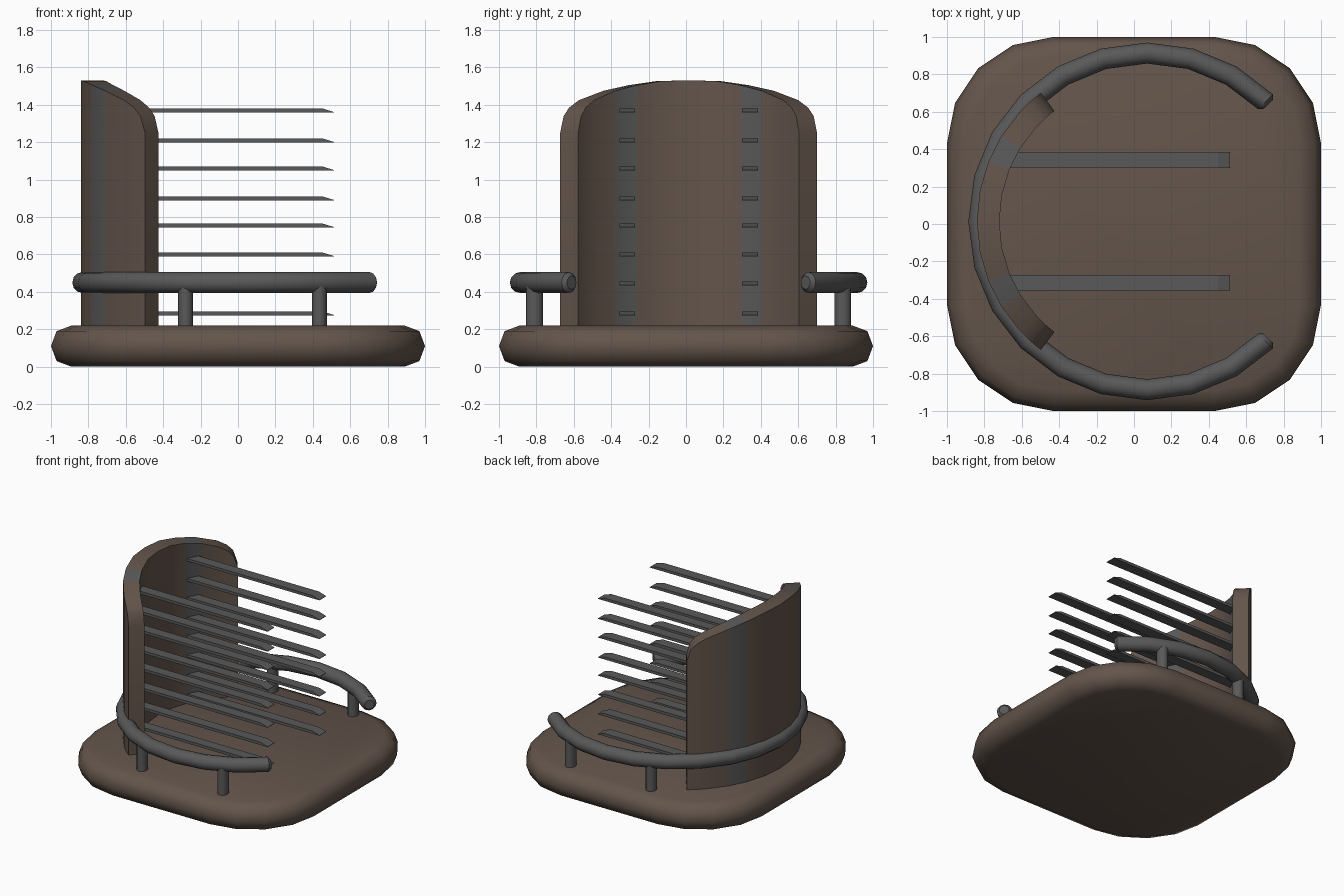
import bpy, bmesh
from math import sin, cos, radians, pi
from mathutils import Vector

if "Cube" in bpy.data.objects:
    bpy.data.objects.remove(bpy.data.objects["Cube"])

CY = 0.014  # y of the mirror plane shared by shell, slats and rail


def material(name, rgb):
    m = bpy.data.materials.new(name)
    m.diffuse_color = (*rgb, 1)
    m.use_nodes = True
    m.node_tree.nodes["Principled BSDF"].inputs["Base Color"].default_value = m.diffuse_color
    return m


brown = material("brown_wood", (0.125, 0.09, 0.07))
grey = material("dark_metal", (0.1, 0.1, 0.1))


def loft(name, rings, mats, smooth=None, mat_of=None):
    """Skin a list of closed rings, cap both ends."""
    bm = bmesh.new()
    vs = [[bm.verts.new(p) for p in ring] for ring in rings]
    n = len(rings[0])
    for i in range(len(vs) - 1):
        for j in range(n):
            k = (j + 1) % n
            f = bm.faces.new((vs[i][j], vs[i][k], vs[i + 1][k], vs[i + 1][j]))
            f.material_index = mat_of(i) if mat_of else 0
    bm.faces.new(vs[0])
    bm.faces.new(vs[-1])
    bmesh.ops.recalc_face_normals(bm, faces=bm.faces)
    me = bpy.data.meshes.new(name)
    bm.to_mesh(me)
    bm.free()
    for m in mats:
        me.materials.append(m)
    ob = bpy.data.objects.new(name, me)
    bpy.context.collection.objects.link(ob)
    if smooth:
        bpy.ops.object.select_all(action='DESELECT')
        ob.select_set(True)
        bpy.context.view_layer.objects.active = ob
        bpy.ops.object.shade_smooth_by_angle(angle=radians(smooth))
    return ob


# Base: rounded square slab with bevelled rim
def rounded_square(inset, z):
    r = 0.57 - inset
    pts = []
    for q, (sx, sy) in enumerate([(1, 1), (-1, 1), (-1, -1), (1, -1)]):
        for s in range(5):
            a = pi / 2 * (q + s / 4)
            pts.append((sx * 0.43 + r * cos(a), sy * 0.43 + r * sin(a), z))
    return pts


rim = [(0.11, 0), (0.03, 0.03), (0, 0.11), (0.03, 0.19), (0.11, 0.22)]
loft("base", [rounded_square(i, z) for i, z in rim], [brown], 50)

# Curved back shell: (angle, top height), mirrored about the centre
half = [(0, 1.53), (11, 1.528), (22, 1.505), (32, 1.475), (43, 1.425),
        (48, 1.385), (51, 1.34), (53, 1.25)]
outline = [(-a, z) for a, z in half[:0:-1]] + half
shell = []
for deg, top in outline:
    c, s = cos(radians(deg)), sin(radians(deg))
    shell.append([(0.02 - r * c, CY + r * s, z)
                  for r, z in [(0.86, 0.2), (0.86, top), (0.74, top), (0.74, 0.2)]])


def strip(i):
    mid = abs(outline[i][0] + outline[i + 1][0]) / 2
    return 1 if 22 < mid < 32 else 0


loft("back_shell", shell, [brown, grey], 40, strip)

# Slats: two columns of thin bars with chamfered tips
for side, sy in (("left", -1), ("right", 1)):
    for k, z in enumerate([0.285, 0.445, 0.6, 0.755, 0.9, 1.06, 1.21, 1.37]):
        y = CY + sy * 0.328
        rings = []
        for x, t in [(-0.72, 0.011), (0.45, 0.011), (0.512, -0.008)]:
            rings.append([(x, y - 0.042, z - 0.011), (x, y + 0.042, z - 0.011),
                          (x, y + 0.042, z + t), (x, y - 0.042, z + t)])
        loft(f"slat_{side}_{k + 1}", rings, [grey])

# Rail: three-quarter ring tube with softened ends
RC, RR = Vector((0.07, CY, 0.45)), 0.9


def tube_ring(deg, rad, sides=12):
    a = radians(deg)
    out = Vector((cos(a), sin(a), 0))
    return [RC + out * (RR + rad * cos(2 * pi * i / sides))
            + Vector((0, 0, rad * sin(2 * pi * i / sides))) for i in range(sides)]


stations = [(44, 0.036), (45.3, 0.056)] + [(d, 0.056) for d in range(60, 301, 15)] \
    + [(314.7, 0.056), (316, 0.036)]
loft("rail", [tube_ring(d, r) for d, r in stations], [grey], 40)

# Posts holding the rail
for n, (x, sy) in enumerate([(-0.28, -1), (0.435, -1), (-0.28, 1), (0.435, 1)]):
    y = CY + sy * 0.824
    rings = [[(x + 0.04 * cos(pi * i / 6), y + 0.045 * sin(pi * i / 6), z)
              for i in range(12)] for z in (0.2, 0.43)]
    loft(f"rail_post_{n + 1}", rings, [grey], 40)
